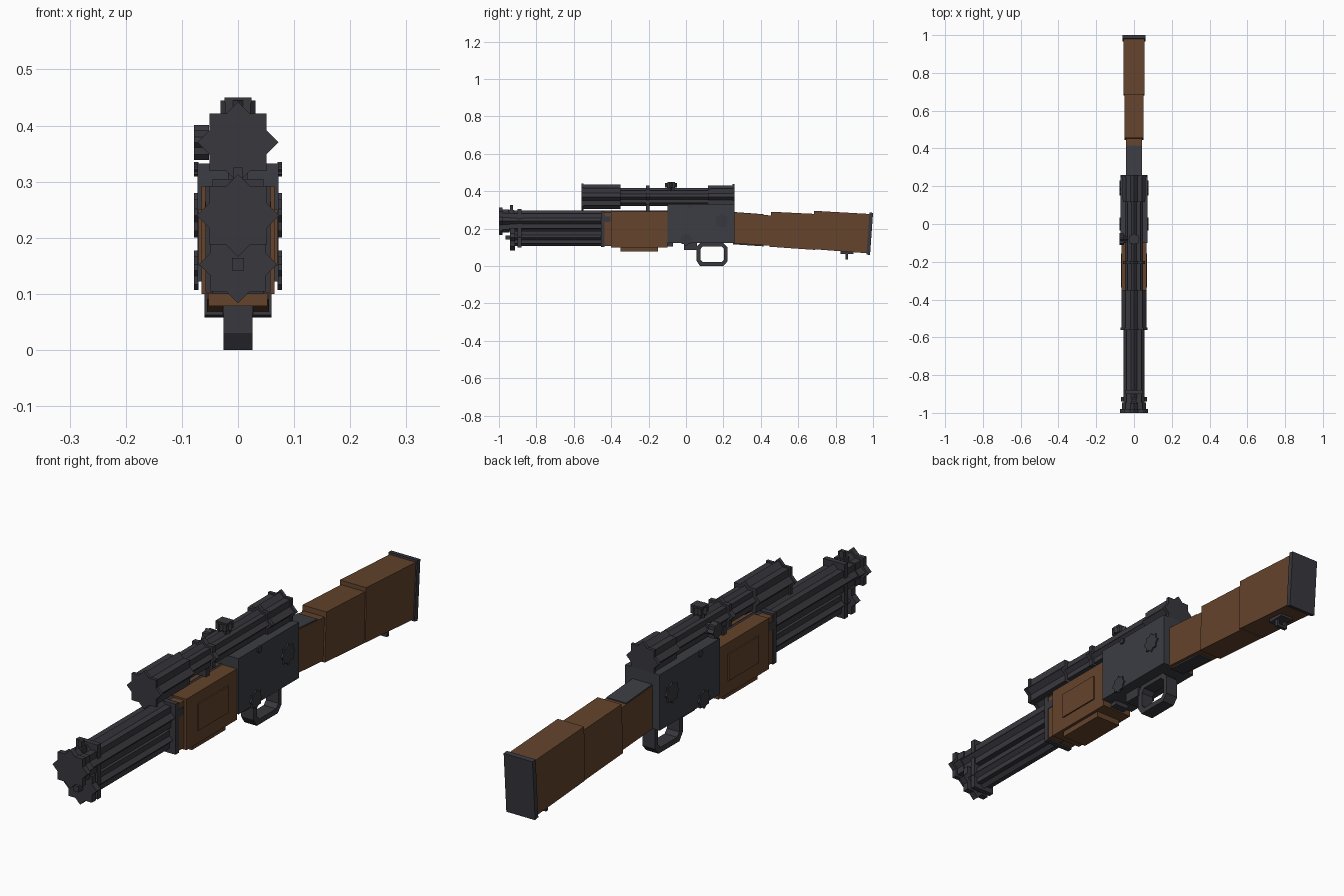
import bpy, bmesh, math
from mathutils import Matrix, Vector

cube = bpy.data.objects.get("Cube")
if cube:
    bpy.data.objects.remove(cube, do_unlink=True)


def material(name, rgb):
    m = bpy.data.materials.new(name)
    m.use_nodes = True
    m.diffuse_color = (*rgb, 1)
    m.node_tree.nodes["Principled BSDF"].inputs["Base Color"].default_value = (*rgb, 1)
    return m


GUNMETAL = material("dark gunmetal", (0.040, 0.039, 0.048))
STEEL = material("blued steel", (0.043, 0.047, 0.056))
WOOD = material("walnut wood", (0.125, 0.057, 0.025))


def finish(name, bm, mat):
    bmesh.ops.recalc_face_normals(bm, faces=bm.faces)
    mesh = bpy.data.meshes.new(name)
    bm.to_mesh(mesh)
    bm.free()
    mesh.materials.append(mat)
    ob = bpy.data.objects.new(name, mesh)
    bpy.context.collection.objects.link(ob)
    return ob


def extrude(name, points, direction, mat):
    """Solid prism from a planar outline."""
    bm = bmesh.new()
    face = bm.faces.new([bm.verts.new(p) for p in points])
    new = bmesh.ops.extrude_face_region(bm, geom=[face])["geom"]
    bmesh.ops.translate(bm, vec=Vector(direction),
                        verts=[v for v in new if isinstance(v, bmesh.types.BMVert)])
    return finish(name, bm, mat)


def box(name, x, y, z, mat):
    """Box from (min, max) ranges."""
    pts = [(x[0], y[0], z[0]), (x[1], y[0], z[0]), (x[1], y[0], z[1]), (x[0], y[0], z[1])]
    return extrude(name, pts, (0, y[1] - y[0], 0), mat)


def star(name, start, length, half, mat, axis="Y"):
    """Eight-pointed prism: the outline of two squares turned 45 degrees."""
    pts = []
    for i in range(16):
        r = half * (math.sqrt(2) if i % 2 == 0 else 1 / math.cos(math.pi / 8))
        a = i * math.pi / 8
        u, v = r * math.cos(a), r * math.sin(a)
        offset = {"X": (0, u, v), "Y": (u, 0, v), "Z": (u, v, 0)}[axis]
        pts.append(Vector(start) + Vector(offset))
    d = {"X": (length, 0, 0), "Y": (0, length, 0), "Z": (0, 0, length)}[axis]
    return extrude(name, pts, d, mat)


def side_profile(name, half_width, yz, mat):
    """Side outline in y, z extruded across x."""
    return extrude(name, [(-half_width, y, z) for y, z in yz], (2 * half_width, 0, 0), mat)


# Barrel, magazine tube and muzzle
BARREL_Z, TUBE_Z, SCOPE_Z = 0.24, 0.153, 0.37
star("barrel", (0, -0.99, BARREL_Z), 0.91, 0.040, GUNMETAL)
star("muzzle_ring", (0, -1.0, BARREL_Z), 0.02, 0.052, GUNMETAL)
star("muzzle_collar", (0, -0.98, BARREL_Z), 0.035, 0.044, GUNMETAL)
star("magazine_tube", (0, -0.93, TUBE_Z), 0.85, 0.033, GUNMETAL)
star("magazine_cap", (0, -0.94, TUBE_Z), 0.025, 0.049, GUNMETAL)
box("magazine_pin", (-0.011, 0.011), (-0.965, -0.93), (0.142, 0.164), GUNMETAL)
box("front_barrel_band", (-0.045, 0.045), (-0.90, -0.88), (0.10, 0.305), GUNMETAL)
box("front_sight_base", (-0.015, 0.015), (-0.95, -0.92), (0.28, 0.30), GUNMETAL)
box("front_sight", (-0.008, 0.008), (-0.942, -0.926), (0.28, 0.325), GUNMETAL)
box("rear_barrel_band", (-0.058, 0.058), (-0.455, -0.435), (0.102, 0.292), GUNMETAL)

# Handguard
box("handguard_neck", (-0.056, 0.056), (-0.435, -0.40), (0.108, 0.285), WOOD)
box("handguard_strap", (-0.0585, 0.0585), (-0.435, -0.405), (0.235, 0.265), GUNMETAL)
box("handguard", (-0.065, 0.065), (-0.40, -0.10), (0.10, 0.292), WOOD)
box("handguard_side_panels", (-0.070, 0.070), (-0.335, -0.155), (0.15, 0.25), WOOD)
box("handguard_grip_plate", (-0.053, 0.053), (-0.35, -0.15), (0.078, 0.102), WOOD)

# Receiver with star-headed pins on both sides
box("receiver", (-0.072, 0.072), (-0.10, 0.26), (0.122, 0.332), STEEL)
for label, side in (("left", 1), ("right", -1)):
    for part, y, z, half in (("large", 0.19, 0.24, 0.028), ("lower", 0.0, 0.142, 0.025),
                             ("upper", 0.02, 0.322, 0.009)):
        star(f"{part}_pin_{label}", (side * 0.07, y, z), side * 0.008, half, GUNMETAL, "X")
box("receiver_front_lug", (-0.03, 0.03), (-0.10, -0.07), (0.105, 0.125), GUNMETAL)
box("trigger_plate", (-0.03, 0.03), (-0.01, 0.06), (0.085, 0.125), GUNMETAL)

# Trigger guard: octagonal loop swept across its width
outer = [(0.055, 0.03), (0.075, 0.0), (0.20, 0.0), (0.222, 0.025),
         (0.222, 0.10), (0.20, 0.123), (0.075, 0.123), (0.055, 0.10)]
inner = [(0.077, 0.035), (0.09, 0.02), (0.19, 0.02), (0.204, 0.035),
         (0.204, 0.09), (0.19, 0.105), (0.09, 0.105), (0.077, 0.09)]
bm = bmesh.new()
loops = [[bm.verts.new((x, y, z)) for y, z in ring]
         for x, ring in ((-0.026, outer), (0.026, outer), (0.026, inner), (-0.026, inner))]
for k in range(4):
    a, b = loops[k], loops[(k + 1) % 4]
    for i in range(8):
        j = (i + 1) % 8
        bm.faces.new((a[i], a[j], b[j], b[i]))
finish("trigger_guard", bm, GUNMETAL)

# Telescopic sight
star("scope_tube", (0, -0.36, SCOPE_Z), 0.50, 0.034, GUNMETAL)
star("scope_objective", (0, -0.55, SCOPE_Z), 0.20, 0.046, GUNMETAL)
star("scope_front_rim", (0, -0.56, SCOPE_Z), 0.012, 0.051, GUNMETAL)
star("scope_eyepiece", (0, 0.13, SCOPE_Z), 0.12, 0.043, GUNMETAL)
star("scope_rear_rim", (0, 0.248, SCOPE_Z), 0.012, 0.048, GUNMETAL)
for label, y in (("front", -0.205), ("rear", 0.125)):
    star(f"{label}_scope_ring", (0, y - 0.008, SCOPE_Z), 0.018, 0.042, GUNMETAL)
    box(f"{label}_scope_mount", (-0.018, 0.018), (y - 0.01, y + 0.01), (0.285, 0.34), GUNMETAL)
star("top_turret_stem", (0, -0.08, 0.39), 0.035, 0.015, GUNMETAL, "Z")
star("top_turret_cap", (0, -0.08, 0.42), 0.025, 0.022, GUNMETAL, "Z")
box("top_turret_button", (-0.024, 0.024), (-0.10, -0.06), (0.44, 0.45), GUNMETAL)
star("side_turret_stem", (-0.03, -0.08, SCOPE_Z), -0.025, 0.015, GUNMETAL, "X")
star("side_turret_cap", (-0.052, -0.08, SCOPE_Z), -0.026, 0.022, GUNMETAL, "X")

# Stepped shoulder stock
side_profile("stock_wrist", 0.043,
             [(0.25, 0.122), (0.455, 0.108), (0.455, 0.270), (0.25, 0.285)], WOOD)
side_profile("stock_middle", 0.050,
             [(0.445, 0.103), (0.69, 0.086), (0.70, 0.278), (0.455, 0.290)], WOOD)
side_profile("stock_butt", 0.055,
             [(0.68, 0.090), (0.97, 0.068), (0.985, 0.278), (0.685, 0.295)], WOOD)
side_profile("butt_plate", 0.060,
             [(0.965, 0.062), (0.984, 0.058), (1.0, 0.284), (0.981, 0.286)], GUNMETAL)
side_profile("upper_tang", 0.041,
             [(0.25, 0.280), (0.415, 0.268), (0.415, 0.277), (0.25, 0.289)], STEEL)
side_profile("lower_tang", 0.030,
             [(0.25, 0.116), (0.415, 0.105), (0.415, 0.114), (0.25, 0.125)], GUNMETAL)

# Sling swivel under the butt
box("swivel_plate", (-0.028, 0.028), (0.825, 0.895), (0.064, 0.082), GUNMETAL)
for label, x in (("left", 0.018), ("right", -0.018)):
    box(f"swivel_arm_{label}", (x - 0.005, x + 0.005), (0.853, 0.867), (0.036, 0.07), GUNMETAL)
box("swivel_bar", (-0.023, 0.023), (0.853, 0.867), (0.036, 0.046), GUNMETAL)
